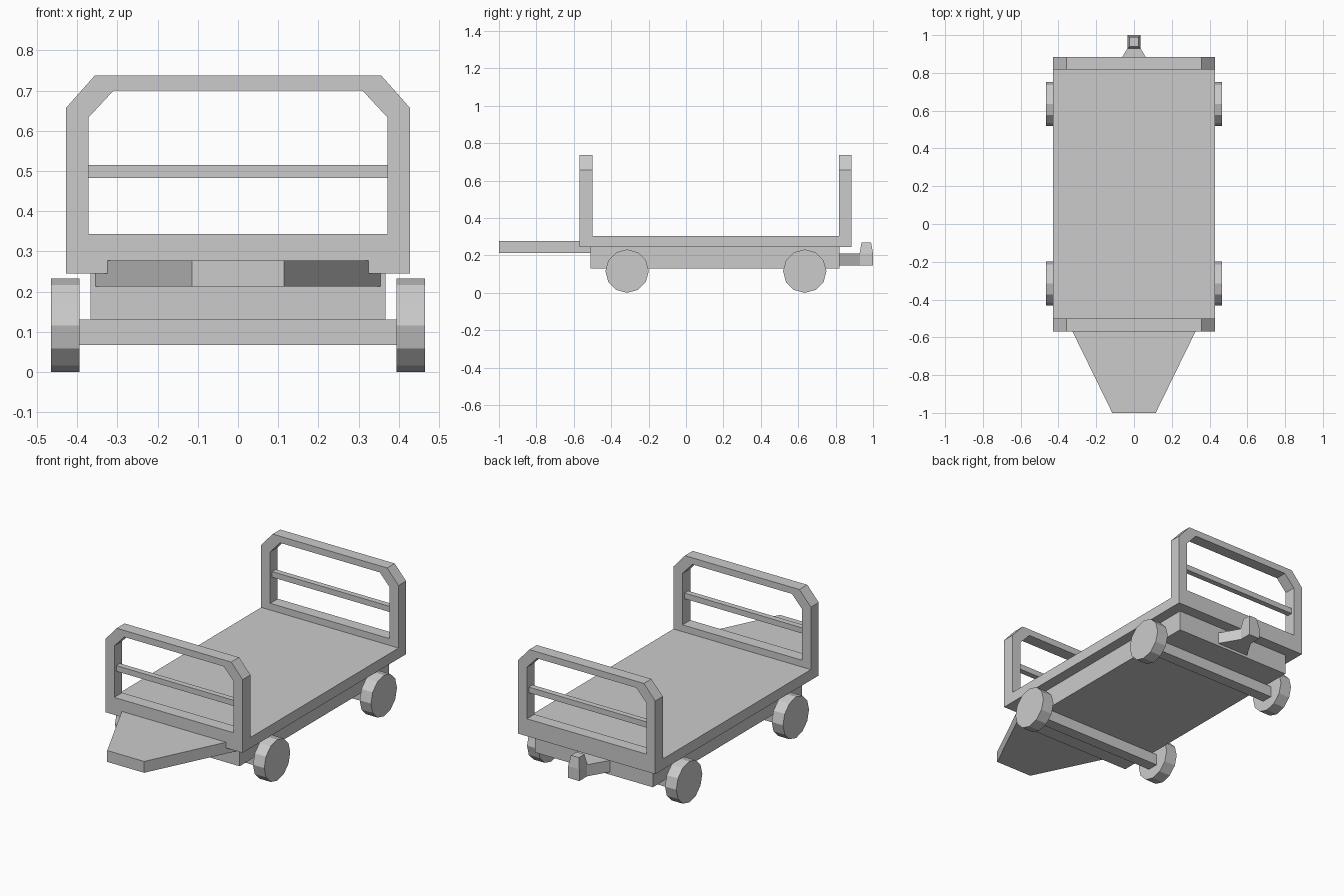
import bpy, bmesh, math
from mathutils import Matrix, Vector

if "Cube" in bpy.data.objects:
    bpy.data.objects.remove(bpy.data.objects["Cube"], do_unlink=True)

GREY = (0.6, 0.6, 0.6, 1)
grey = bpy.data.materials.new("plain grey")
grey.use_nodes = True
grey.diffuse_color = GREY
grey.node_tree.nodes["Principled BSDF"].inputs["Base Color"].default_value = GREY


def finish(name, bm):
    bmesh.ops.recalc_face_normals(bm, faces=bm.faces)
    mesh = bpy.data.meshes.new(name)
    bm.to_mesh(mesh)
    bm.free()
    mesh.materials.append(grey)
    obj = bpy.data.objects.new(name, mesh)
    bpy.context.collection.objects.link(obj)
    return obj


def box(name, x, y, z):
    """Box spanning the (min, max) pairs."""
    bm = bmesh.new()
    bmesh.ops.create_cube(bm, size=1)
    for v in bm.verts:
        v.co = [(a + b) / 2 + c * (b - a) for c, (a, b) in zip(v.co, (x, y, z))]
    return finish(name, bm)


def plate(name, half_outline, z0, z1):
    """Mirrored (x, y) outline raised from z0 to z1."""
    outline = half_outline + [(-x, y) for x, y in reversed(half_outline)]
    bm = bmesh.new()
    face = bm.faces.new([bm.verts.new((x, y, z0)) for x, y in outline])
    top = bmesh.ops.extrude_face_region(bm, geom=[face])["geom"]
    bmesh.ops.translate(bm, vec=(0, 0, z1 - z0),
                        verts=[v for v in top if isinstance(v, bmesh.types.BMVert)])
    return finish(name, bm)


def end_frame(name, y0, y1):
    """Upright frame with chamfered top corners and an open middle."""
    outer = [(0.428, 0.245), (0.428, 0.657), (0.357, 0.737)]
    inner = [(0.372, 0.343), (0.372, 0.633), (0.31, 0.7)]
    bm = bmesh.new()
    loops = []
    for half in (outer, inner):
        ring = half + [(-x, z) for x, z in reversed(half)]
        loops.append([[bm.verts.new((x, y, z)) for x, z in ring] for y in (y0, y1)])
    (of, ob), (nf, nb) = loops
    for a, b in ((of, nf), (ob, nb), (of, ob), (nf, nb)):
        for i in range(len(a)):
            j = (i + 1) % len(a)
            bm.faces.new((a[i], a[j], b[j], b[i]))
    finish(name, bm)
    mid = (y0 + y1) / 2
    box(name + "_rail", (-0.372, 0.372), (mid - 0.016, mid + 0.016), (0.483, 0.515))


# Bed and chassis
box("deck", (-0.428, 0.428), (-0.57, 0.885), (0.245, 0.305))
box("chassis", (-0.367, 0.367), (-0.51, 0.82), (0.13, 0.245))

# End frames
end_frame("front_frame", -0.57, -0.5)
end_frame("back_frame", 0.818, 0.885)

# Axles and wheels
for end, y in (("front", -0.315), ("back", 0.635)):
    box(end + "_axle", (-0.395, 0.395), (y - 0.032, y + 0.032), (0.067, 0.13))
    for side, s in (("left", 1), ("right", -1)):
        bm = bmesh.new()
        bmesh.ops.create_cone(bm, cap_ends=True, segments=12, radius1=0.116,
                              radius2=0.116, depth=0.07)
        bmesh.ops.transform(bm, verts=bm.verts, matrix=Matrix.Translation(
            (s * 0.43, y, 0.116)) @ Matrix.Rotation(math.pi / 2, 4, "Y"))
        finish(f"{end}_{side}_wheel", bm)

# Front tongue
plate("tongue", [(0.115, -1), (0.357, -0.505)], 0.213, 0.277)

# Rear hitch with a tapered hook
plate("hitch_bracket", [(0.1, 0.82), (0.035, 0.93)], 0.145, 0.21)
box("hook_base", (-0.035, 0.035), (0.928, 1), (0.145, 0.21))
hook = box("hook_tip", (-0.035, 0.035), (0.928, 1), (0.21, 0.27))
centre = Vector((0, 0.964, 0.27))
for v in hook.data.vertices:
    if v.co.z > 0.25:
        v.co = centre + (v.co - centre) * 0.7
